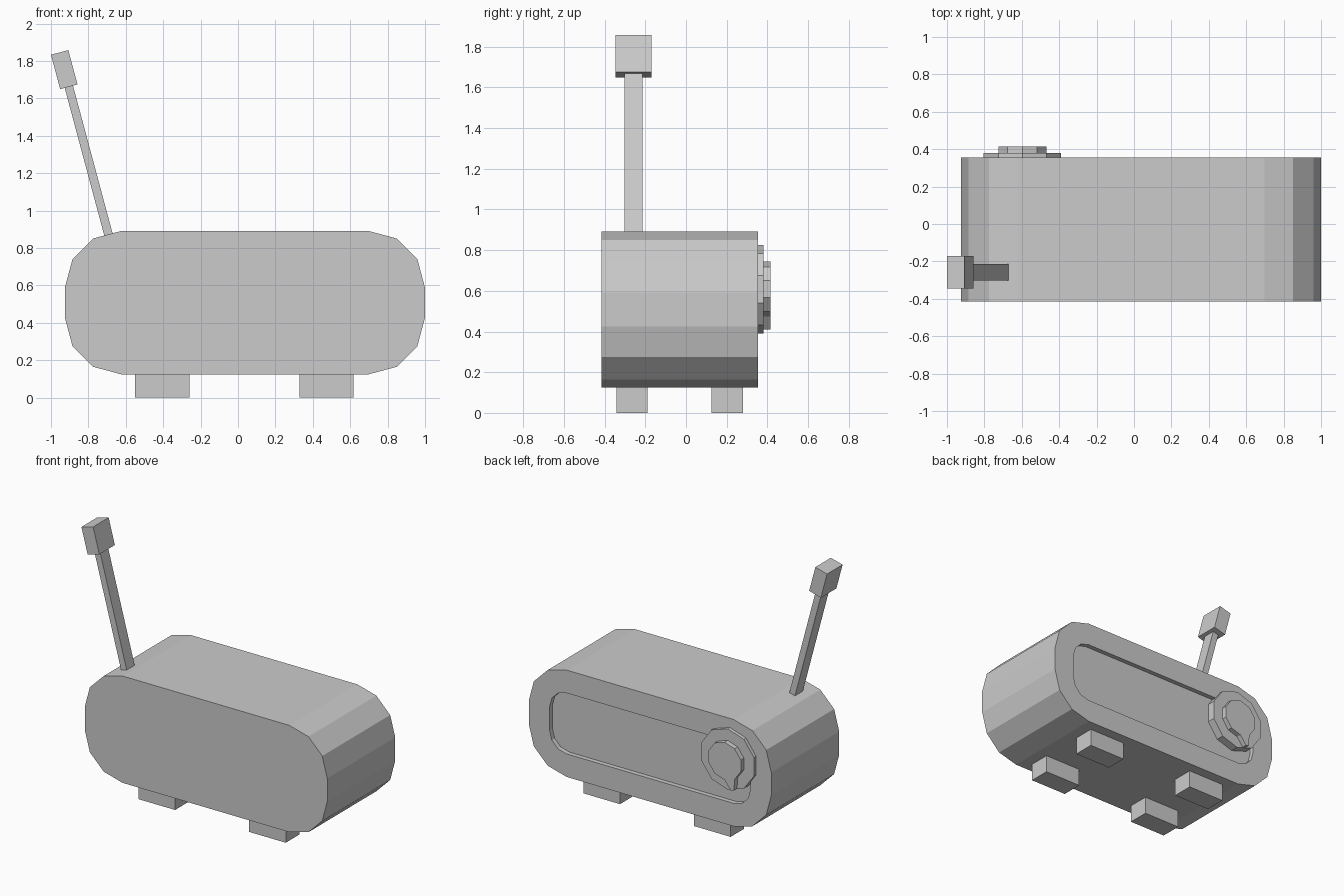
import bpy, bmesh, math
from mathutils import Matrix, Vector

if "Cube" in bpy.data.objects:
    bpy.data.objects.remove(bpy.data.objects["Cube"])


def finish(name, bm):
    bmesh.ops.recalc_face_normals(bm, faces=bm.faces)
    me = bpy.data.meshes.new(name)
    bm.to_mesh(me)
    bm.free()
    ob = bpy.data.objects.new(name, me)
    bpy.context.collection.objects.link(ob)
    return ob


def box(name, centre, size, tilt=0):
    bm = bmesh.new()
    bmesh.ops.create_cube(bm, size=1, matrix=Matrix.Diagonal((*size, 1)))
    ob = finish(name, bm)
    ob.location = centre
    ob.rotation_euler.y = tilt
    return ob


def rounded(inset, y):
    """Rounded rectangle in xz with three-segment corners."""
    cx, cz, w, h, r = 0.037, 0.508, 0.962, 0.383, 0.30
    pts = []
    for q, (sx, sz) in enumerate([(1, 1), (-1, 1), (-1, -1), (1, -1)]):
        for k in range(4):
            a = math.radians(90 * q + 30 * k)
            pts.append(Vector((cx + sx * (w - r) + (r - inset) * math.cos(a), y,
                               cz + sz * (h - r) + (r - inset) * math.sin(a))))
    return pts


def loft(name, rings):
    bm = bmesh.new()
    rows = [[bm.verts.new(p) for p in ring] for ring in rings]
    n = len(rows[0])
    for a, b in zip(rows, rows[1:]):
        for i in range(n):
            j = (i + 1) % n
            bm.faces.new((a[i], a[j], b[j], b[i]))
    bm.faces.new(rows[0])
    bm.faces.new(rows[-1])
    return finish(name, bm)


# Body with recessed back panel
loft("body", [rounded(0, -0.415), rounded(0, 0.355),
              rounded(0.165, 0.355), rounded(0.165, 0.322)])

# Feet
for x in (-0.405, 0.473):
    for y in (-0.265, 0.203):
        box("foot", (x, y, 0.065), (0.29, 0.153, 0.13))

# Tilted lever and its grip
tilt = math.radians(-15)
axis = Vector((math.sin(tilt), 0, math.cos(tilt)))
head = Vector((-0.929, -0.258, 1.754))
box("lever", head - axis * 0.50, (0.046, 0.09, 0.83), tilt)
box("lever_grip", head, (0.096, 0.176, 0.19), tilt)


# Ten-sided dial plate and pointer knob on the back
def decagon(r):
    return [(r * math.cos(math.radians(90 + 36 * i)),
             r * math.sin(math.radians(90 + 36 * i))) for i in range(10)]


def dial(name, pts, y0, y1):
    loft(name, [[Vector((-0.597 + x, y, 0.608 + z)) for x, z in pts]
                for y in (y0, y1)])


dial("dial_plate", decagon(0.218), 0.322, 0.38)
knob = decagon(0.135)
knob[5:5] = [(-0.074, -0.192), (-0.049, -0.198)]
dial("dial_knob", knob, 0.37, 0.415)
